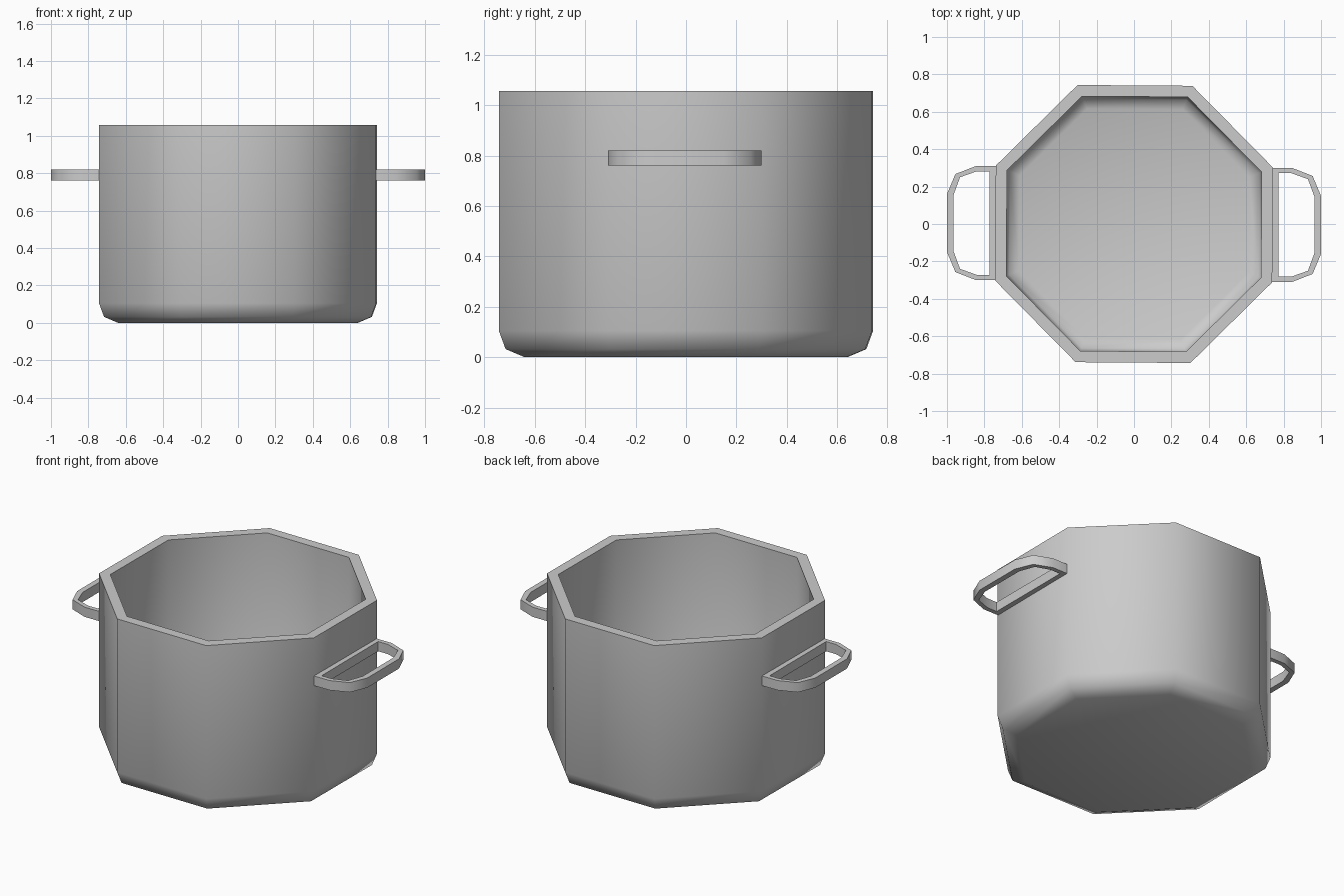
import bpy, bmesh
from math import sin, cos, radians, pi

if "Cube" in bpy.data.objects:
    bpy.data.objects.remove(bpy.data.objects["Cube"])

SIDES = 8
TURN = radians(22.5 - 0.4)


def finish(name, bm):
    bmesh.ops.recalc_face_normals(bm, faces=bm.faces)
    mesh = bpy.data.meshes.new(name)
    bm.to_mesh(mesh)
    bm.free()
    ob = bpy.data.objects.new(name, mesh)
    bpy.context.collection.objects.link(ob)
    bpy.ops.object.select_all(action='DESELECT')
    ob.select_set(True)
    bpy.context.view_layer.objects.active = ob
    bpy.ops.object.shade_smooth_by_angle(angle=radians(50))
    return ob


def bridge(bm, a, b):
    n = len(a)
    for i in range(n):
        j = (i + 1) % n
        bm.faces.new((a[i], a[j], b[j], b[i]))


# Pot body: outer wall, rim, inner wall and floor as (radius, height)
profile = [(0.692, 0.0), (0.773, 0.032), (0.802, 0.105), (0.802, 1.057),
           (0.737, 1.057), (0.737, 0.12), (0.72, 0.08), (0.665, 0.06)]
bm = bmesh.new()
rings = [[bm.verts.new((r * cos(TURN + i * 2 * pi / SIDES),
                        r * sin(TURN + i * 2 * pi / SIDES), z))
          for i in range(SIDES)] for r, z in profile]
for lower, upper in zip(rings, rings[1:]):
    bridge(bm, lower, upper)
bm.faces.new(rings[0])
bm.faces.new(rings[-1])
finish("pot_body", bm)

# Handles: flat closed loops, half outline mirrored in y
outer_half = [(0.737, 0.305), (0.845, 0.305), (0.955, 0.262), (1.0, 0.155)]
inner_half = [(0.772, 0.277), (0.84, 0.277), (0.93, 0.245), (0.965, 0.15)]


def handle(name, side):
    bm = bmesh.new()

    def ring(half, z):
        loop = half + [(x, -y) for x, y in reversed(half)]
        return [bm.verts.new((side * x, side * (y - 0.005), z)) for x, y in loop]

    loops = [ring(outer_half, 0.76), ring(outer_half, 0.82),
             ring(inner_half, 0.82), ring(inner_half, 0.76)]
    for i in range(4):
        bridge(bm, loops[i], loops[(i + 1) % 4])
    finish(name, bm)


handle("right_handle", 1)
handle("left_handle", -1)
